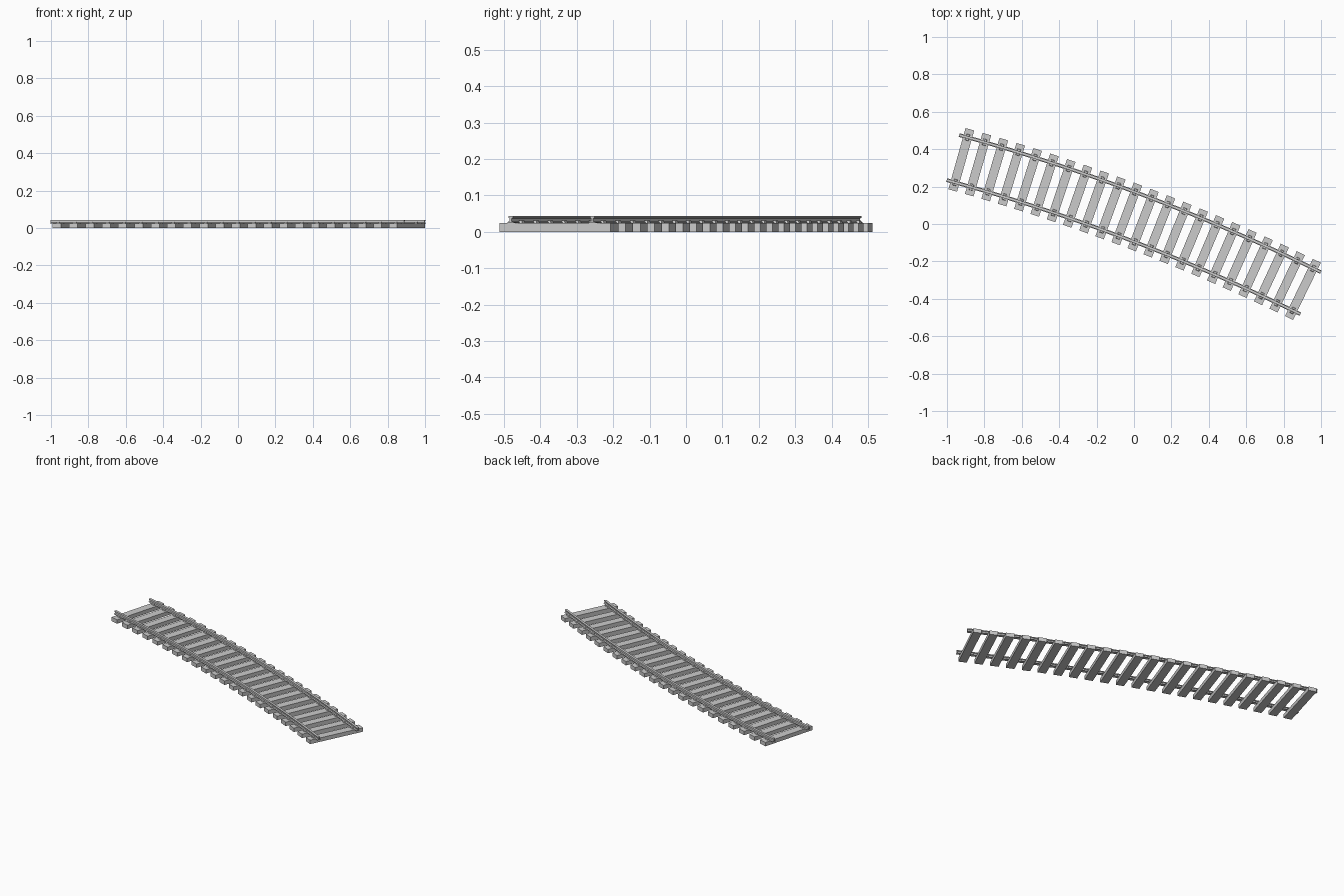
import bpy, bmesh
from math import sin, cos, radians

if "Cube" in bpy.data.objects:
    bpy.data.objects.remove(bpy.data.objects["Cube"])

R = 10.92                                   # centreline radius
A0, A1 = radians(15.385), radians(26.135)   # tilt at the two track ends
N = 22                                      # number of sleepers
HALF_L, HALF_W, SLEEPER_TOP = 0.170, 0.024, 0.024
GAUGE = 0.125                               # rail offset from centreline
STEP = (A1 - A0) / N

# arc centre chosen so the whole piece is centred on the origin
xs = ((R + 0.135) * sin(A1), (R - 0.135) * sin(A0))
a, b = A0 + STEP / 2, A1 - STEP / 2
ys = ((R + HALF_L) * cos(a) + HALF_W * sin(a), (R - HALF_L) * cos(b) - HALF_W * sin(b))
CX, CY = -sum(xs) / 2, -sum(ys) / 2


def place(tilt, along, across, z):
    """Point in the frame of the track at the given tilt."""
    r = R + across
    return (CX + r * sin(tilt) + along * cos(tilt),
            CY + r * cos(tilt) - along * sin(tilt), z)


def finish(bm, name):
    bmesh.ops.recalc_face_normals(bm, faces=bm.faces)
    me = bpy.data.meshes.new(name)
    bm.to_mesh(me)
    bm.free()
    ob = bpy.data.objects.new(name, me)
    bpy.context.collection.objects.link(ob)
    return ob


def add_box(bm, tilt, half_along, c0, c1, z0, z1, inset=0.0):
    """Box aligned with the track, optionally tapered at the top."""
    rings = []
    for z, i in ((z0, 0.0), (z1, inset)):
        h = half_along - i
        rings.append([bm.verts.new(place(tilt, u, v, z)) for u, v in
                      ((-h, c0 + i), (h, c0 + i), (h, c1 - i), (-h, c1 - i))])
    lo, hi = rings
    bm.faces.new(lo[::-1])
    bm.faces.new(hi)
    for k in range(4):
        j = (k + 1) % 4
        bm.faces.new((lo[k], lo[j], hi[j], hi[k]))


# sleepers
bm = bmesh.new()
for i in range(N):
    add_box(bm, A0 + (i + 0.5) * STEP, HALF_W, -HALF_L, HALF_L, 0, SLEEPER_TOP)
finish(bm, "sleepers")

# rails: foot, web and head profile swept along the arc
half = [(0.010, 0.024), (0.010, 0.027), (0.003, 0.029), (0.003, 0.037),
        (0.007, 0.0385), (0.007, 0.043)]
profile = half + [(-x, z) for x, z in reversed(half)]
for name, off in (("outer_rail", GAUGE), ("inner_rail", -GAUGE)):
    bm = bmesh.new()
    rings = [[bm.verts.new(place(A0 + i * STEP, 0, off + x, z)) for x, z in profile]
             for i in range(N + 1)]
    n = len(profile)
    for p, q in zip(rings, rings[1:]):
        for k in range(n):
            j = (k + 1) % n
            bm.faces.new((p[k], p[j], q[j], q[k]))
    bm.faces.new(rings[0])
    bm.faces.new(rings[-1])
    finish(bm, name)

# rail clips on both sides of each rail at every sleeper
bm = bmesh.new()
for i in range(N):
    t = A0 + (i + 0.5) * STEP
    for off in (GAUGE, -GAUGE):
        for s in (-1, 1):
            c = off + s * 0.0115
            add_box(bm, t, 0.010, c - 0.006, c + 0.006, SLEEPER_TOP - 0.001, 0.031, 0.002)
finish(bm, "rail_clips")
